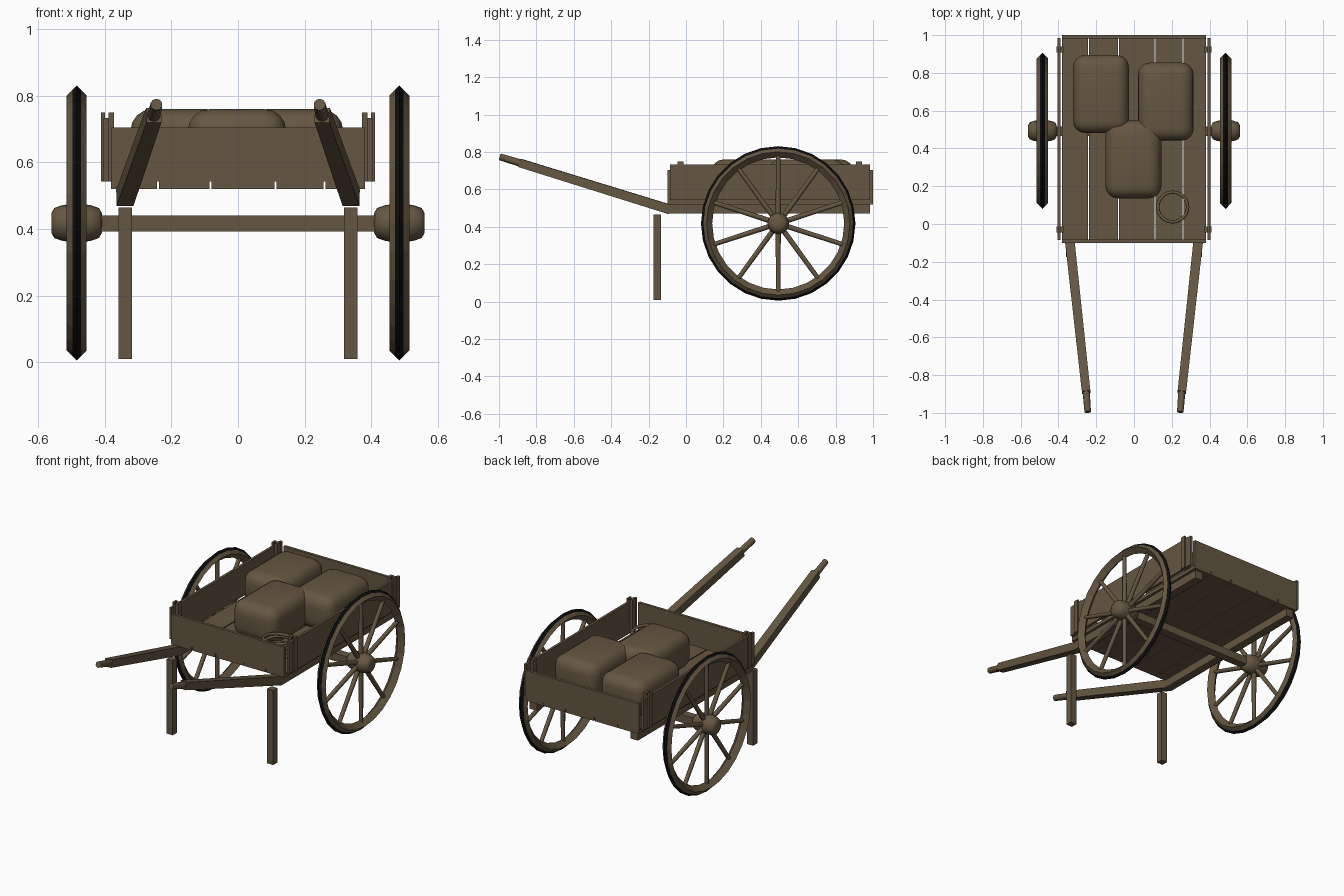
import bpy, bmesh, math
from mathutils import Vector, Matrix

cube = bpy.data.objects.get("Cube")
if cube:
    bpy.data.objects.remove(cube)


def material(name, rgb):
    m = bpy.data.materials.new(name)
    m.use_nodes = True
    m.diffuse_color = (*rgb, 1)
    m.node_tree.nodes["Principled BSDF"].inputs["Base Color"].default_value = (*rgb, 1)
    return m


WOOD = material("brown_wood", (0.13, 0.094, 0.054))
IRON = material("black_iron", (0.004, 0.004, 0.004))


def finish(name, bm, mats=(WOOD,), smooth=None):
    bmesh.ops.recalc_face_normals(bm, faces=bm.faces)
    mesh = bpy.data.meshes.new(name)
    bm.to_mesh(mesh)
    bm.free()
    for m in mats:
        mesh.materials.append(m)
    ob = bpy.data.objects.new(name, mesh)
    bpy.context.collection.objects.link(ob)
    if smooth:
        bpy.ops.object.select_all(action='DESELECT')
        bpy.context.view_layer.objects.active = ob
        ob.select_set(True)
        bpy.ops.object.shade_smooth_by_angle(angle=math.radians(smooth))
    return ob


def box(name, x, y, z, bevel=0, segments=1):
    """Box from (min, max) ranges, optionally rounded."""
    bm = bmesh.new()
    size = [b - a for a, b in (x, y, z)]
    mid = [(a + b) / 2 for a, b in (x, y, z)]
    bmesh.ops.create_cube(bm, size=1, matrix=Matrix.Translation(mid) @ Matrix.Diagonal((*size, 1)))
    if bevel:
        bmesh.ops.bevel(bm, geom=bm.edges[:], offset=bevel, segments=segments,
                        profile=0.5, affect='EDGES')
    return finish(name, bm, smooth=50 if bevel else None)


def mirrored(name, x, y, z):
    box("left_" + name, x, y, z)
    box("right_" + name, (-x[1], -x[0]), y, z)


def rod(bm, a, b, r1, r2, sides, roll=0):
    """Tapered bar between two points."""
    a, b = Vector(a), Vector(b)
    d = b - a
    rot = d.to_track_quat('Z', 'Y').to_matrix().to_4x4()
    bmesh.ops.create_cone(bm, cap_ends=True, segments=sides, radius1=r1, radius2=r2, depth=d.length,
                          matrix=Matrix.Translation((a + b) / 2) @ rot @ Matrix.Rotation(roll, 4, 'Z'))


def lathe(bm, profile, steps, centre, closed):
    """Spin (x, radius) points about the x axis."""
    vs = [bm.verts.new((x, 0, r)) for x, r in profile]
    pairs = list(zip(vs, vs[1:] + vs[:1])) if closed else list(zip(vs, vs[1:]))
    edges = [bm.edges.new(p) for p in pairs]
    bmesh.ops.spin(bm, geom=vs + edges, axis=(1, 0, 0), cent=(0, 0, 0),
                   angle=math.tau, steps=steps, use_duplicate=False)
    bmesh.ops.remove_doubles(bm, verts=bm.verts, dist=0.0005)
    bmesh.ops.translate(bm, verts=bm.verts, vec=centre)


# Floor boards with narrow gaps
seams = [-0.384, -0.24, -0.082, 0.112, 0.26, 0.384]
for i, (a, b) in enumerate(zip(seams, seams[1:])):
    box(f"floor_board_{i + 1}", (a + 0.003, b - 0.003), (-0.1, 1.0), (0.52, 0.542))

# Tray walls and stakes
box("front_panel", (-0.382, 0.382), (-0.1, -0.083), (0.542, 0.705))
box("back_panel", (-0.382, 0.382), (0.983, 1.0), (0.542, 0.705))
mirrored("side_panel", (0.389, 0.404), (-0.085, 0.985), (0.542, 0.733))
for end, y in (("front", -0.03), ("back", 0.925)):
    mirrored(end + "_outer_stake", (0.399, 0.411), (y - 0.016, y + 0.016), (0.542, 0.75))
    mirrored(end + "_inner_stake", (0.372, 0.389), (y - 0.016, y + 0.016), (0.542, 0.75))

# Undercarriage
mirrored("bed_rail", (0.315, 0.365), (-0.1, 0.985), (0.47, 0.52))
mirrored("prop_leg", (0.319, 0.359), (-0.174, -0.134), (0.01, 0.465))
box("axle", (-0.42, 0.42), (0.465, 0.515), (0.392, 0.44))

HUB = Vector((0.485, 0.493, 0.418))
for side, s in (("left", 1), ("right", -1)):
    centre = Vector((s * HUB.x, HUB.y, HUB.z))

    # Pull shaft with rounded grip
    root, neck = Vector((s * 0.34, -0.09, 0.494)), Vector((s * 0.253, -0.89, 0.742))
    tip = Vector((s * 0.245, -0.995, 0.774))
    bm = bmesh.new()
    rod(bm, root, neck, 0.036, 0.032, 4, math.pi / 4)
    finish(side + "_shaft", bm)
    bm = bmesh.new()
    rod(bm, neck, tip, 0.02, 0.018, 10)
    finish(side + "_grip", bm, smooth=40)

    # Wheel rim, iron where it meets the ground
    bm = bmesh.new()
    rim = [(-0.03, 0.383), (-0.013, 0.4), (0, 0.413), (0.013, 0.4), (0.03, 0.383), (0, 0.353)]
    lathe(bm, rim, 28, centre, True)
    for f in bm.faces:
        d = f.calc_center_median() - centre
        f.material_index = int(math.hypot(d.y, d.z) > 0.398)
    finish(side + "_wheel_rim", bm, (WOOD, IRON))

    # Spokes
    bm = bmesh.new()
    for k in range(10):
        t = math.tau * k / 10
        out = Vector((0, math.sin(t), math.cos(t)))
        rod(bm, centre + out * 0.04, centre + out * 0.365, 0.014, 0.012, 8)
    finish(side + "_spokes", bm, smooth=50)

    # Barrel hub
    bm = bmesh.new()
    half = [(0.076, 0), (0.076, 0.03), (0.067, 0.045), (0.045, 0.053), (0.02, 0.057)]
    lathe(bm, half + [(-x, r) for x, r in reversed(half)], 20, centre, False)
    finish(side + "_hub", bm, smooth=50)

# Sacks
for name, x, y in (("left_sack", 0.168, 0.648), ("right_sack", -0.175, 0.688), ("front_sack", -0.003, 0.343)):
    box(name, (x - 0.148, x + 0.148), (y - 0.207, y + 0.207), (0.542, 0.76), 0.065, 4)

# Rope coil
for i in range(4):
    bm = bmesh.new()
    ring = [(0.009 * math.sin(math.tau * j / 6), 0.079 + 0.009 * math.cos(math.tau * j / 6)) for j in range(6)]
    lathe(bm, ring, 24, (0, 0, 0), True)
    turn = Matrix.Rotation(math.pi / 2, 4, 'Y')
    tilt = Matrix.Rotation(0.08 * (-1) ** i, 4, 'X')
    bmesh.ops.transform(bm, verts=bm.verts, matrix=Matrix.Translation((0.205, 0.09, 0.56 + 0.026 * i)) @ tilt @ turn)
    finish(f"rope_coil_{i + 1}", bm, smooth=70)
